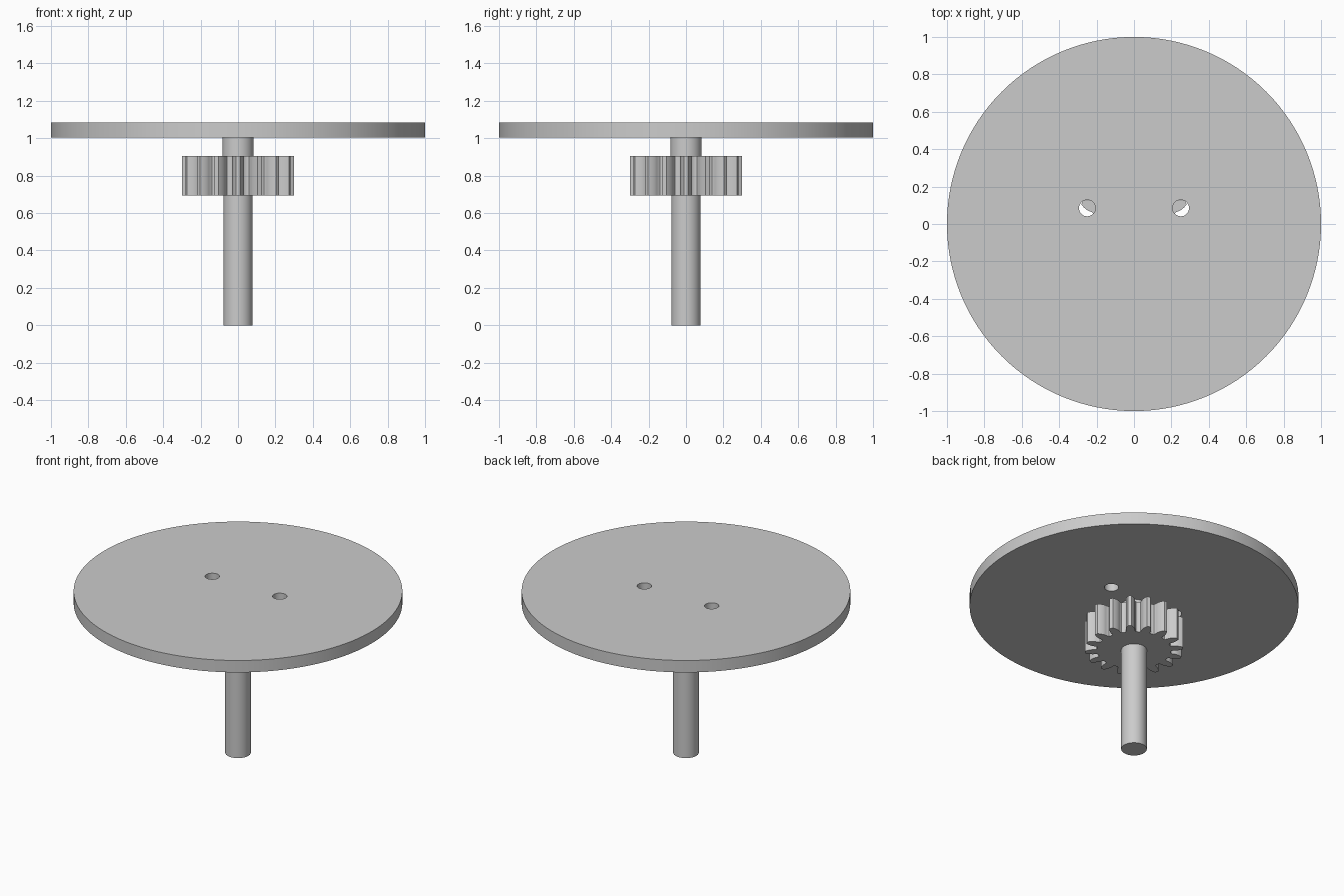
import bpy
import bmesh
from math import acos, cos, sin, tan, pi, radians

cube = bpy.data.objects.get("Cube")
if cube:
    bpy.data.objects.remove(cube, do_unlink=True)

# Single material
GREY = (0.6, 0.6, 0.6, 1)
grey = bpy.data.materials.new("light grey")
grey.use_nodes = True
grey.diffuse_color = GREY
grey.node_tree.nodes["Principled BSDF"].inputs["Base Color"].default_value = GREY


def prism(name, outline, z0, z1):
    """Extrude a closed xy outline from z0 to z1."""
    bm = bmesh.new()
    base = bm.faces.new([bm.verts.new((x, y, z0)) for x, y in outline])
    top = bmesh.ops.extrude_face_region(bm, geom=[base], use_keep_orig=True)
    bmesh.ops.translate(bm, vec=(0, 0, z1 - z0),
                        verts=[v for v in top["geom"] if isinstance(v, bmesh.types.BMVert)])
    bmesh.ops.recalc_face_normals(bm, faces=bm.faces)
    mesh = bpy.data.meshes.new(name)
    bm.to_mesh(mesh)
    bm.free()
    obj = bpy.data.objects.new(name, mesh)
    bpy.context.collection.objects.link(obj)
    mesh.materials.append(grey)
    return obj


def circle(radius, steps, cx=0, cy=0):
    return [(cx + radius * cos(2 * pi * i / steps), cy + radius * sin(2 * pi * i / steps))
            for i in range(steps)]


def select_only(obj):
    bpy.ops.object.select_all(action="DESELECT")
    obj.select_set(True)
    bpy.context.view_layer.objects.active = obj


def gear_outline(teeth, tip, root):
    """Involute tooth flank, mirrored and repeated around the hub."""
    pitch = tip * teeth / (teeth + 2)
    pressure = radians(20)
    base = pitch * cos(pressure)

    def involute(a):
        return tan(a) - a

    flank = [(root, 0.16), (root + 0.003, 0.134), (root + 0.01, 0.118)]
    steps = 6
    for i in range(steps + 1):
        r = base + (tip - base) * i / steps
        half = pi / (2 * teeth) + involute(pressure) - involute(acos(min(1, base / r)))
        flank.append((r, half))
    tooth = [(r, -a) for r, a in flank] + [(r, a) for r, a in reversed(flank)]
    return [(r * cos(a + 2 * pi * t / teeth), r * sin(a + 2 * pi * t / teeth))
            for t in range(teeth) for r, a in tooth]


# Round plate with two through holes
plate = prism("round_plate", circle(1, 128), 1.005, 1.085)
for side in (-1, 1):
    cutter = prism("hole_cutter", circle(0.044, 32, side * 0.25, 0.085), 0.95, 1.15)
    cutter.hide_render = True
    cut = plate.modifiers.new("hole", "BOOLEAN")
    cut.operation = "DIFFERENCE"
    cut.solver = "EXACT"
    cut.object = cutter
    select_only(plate)
    bpy.ops.object.modifier_apply(modifier=cut.name)
    bpy.data.objects.remove(cutter, do_unlink=True)

# Shaft, gear and the collar joining the gear to the plate
shaft = prism("shaft", circle(0.078, 48), 0, 0.695)
gear = prism("gear", gear_outline(16, 0.3, 0.225), 0.695, 0.905)
collar = prism("collar", circle(0.083, 48), 0.905, 1.005)

for part in (plate, shaft, gear, collar):
    select_only(part)
    bpy.ops.object.shade_smooth_by_angle(angle=radians(30))
